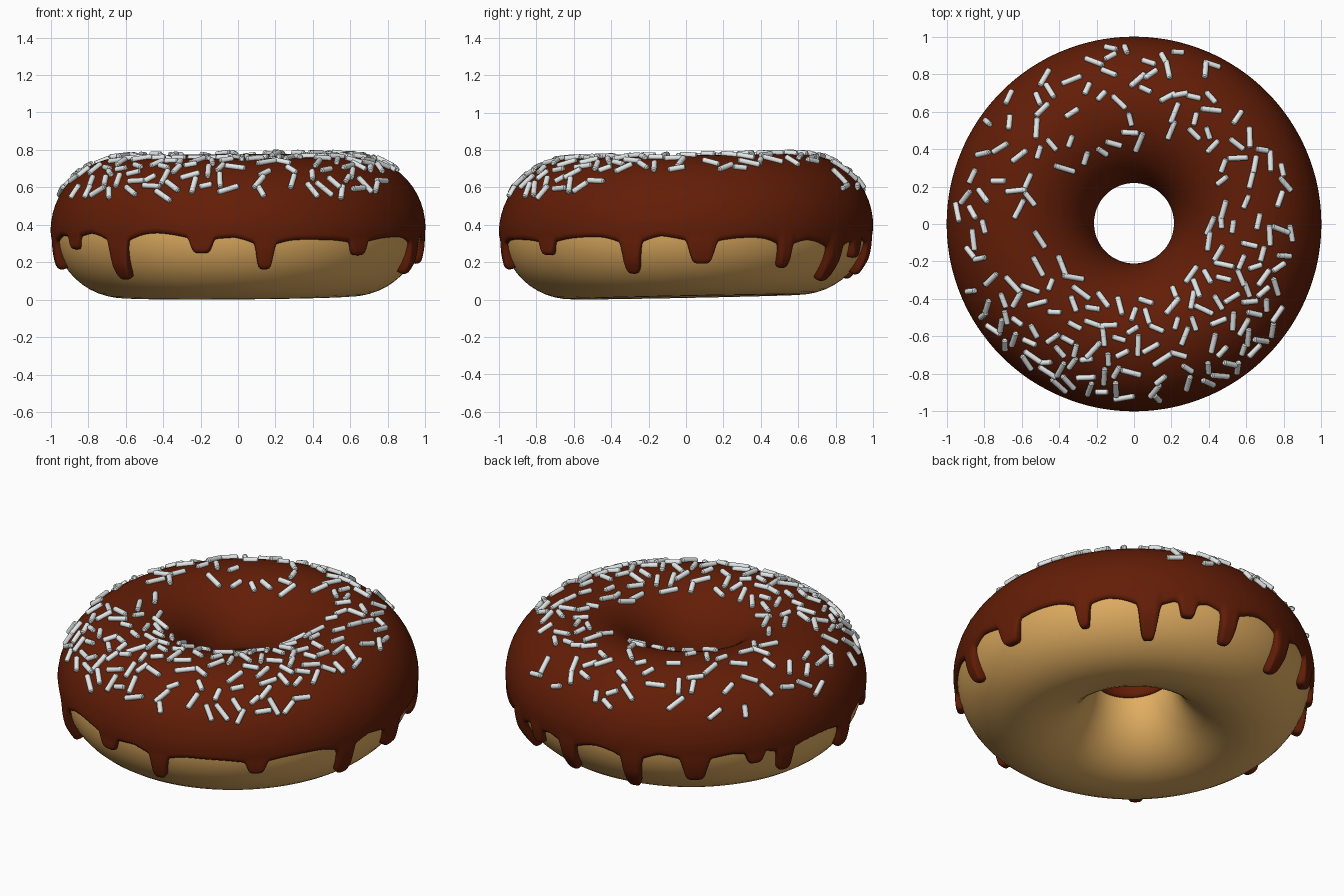
import bpy, bmesh, math, random
from mathutils import Vector, Matrix

if "Cube" in bpy.data.objects:
    bpy.data.objects.remove(bpy.data.objects["Cube"])

random.seed(7)
RING, HALF_W, HALF_H, MID_Z = 0.605, 0.375, 0.366, 0.380   # dough cross-section
THICK = 0.020                                              # icing thickness


def material(name, rgb):
    m = bpy.data.materials.new(name)
    m.diffuse_color = (*rgb, 1)
    m.use_nodes = True
    m.node_tree.nodes["Principled BSDF"].inputs["Base Color"].default_value = m.diffuse_color
    return m


def finish(bm, name, mat):
    bmesh.ops.recalc_face_normals(bm, faces=bm.faces)
    me = bpy.data.meshes.new(name)
    bm.to_mesh(me)
    bm.free()
    me.materials.append(mat)
    for p in me.polygons:
        p.use_smooth = True
    ob = bpy.data.objects.new(name, me)
    bpy.context.collection.objects.link(ob)
    return ob


def lean(x, y):
    """The ring sits slightly higher at the back and right."""
    return 0.008 * x + 0.02 * y


def ring_point(turn, phi, off=0.0):
    """Point on the ring; turn runs from the front counter-clockwise, phi round the section."""
    r = RING + (HALF_W + off) * math.cos(phi)
    x, y = r * math.sin(turn), -r * math.cos(turn)
    return Vector((x, y, MID_Z + (HALF_H + off) * math.sin(phi) + lean(x, y)))


def angle_at(z):
    return math.asin((z - MID_Z) / HALF_H)


def grid_faces(bm, rows, close_rows):
    n = len(rows)
    for i in range(n):
        a, b = rows[i], rows[(i + 1) % n]
        m = len(a)
        for j in range(m if close_rows else m - 1):
            k = (j + 1) % m
            bm.faces.new((a[j], b[j], b[k], a[k]))


dough_mat = material("golden dough", (0.75, 0.42, 0.12))
icing_mat = material("chocolate icing", (0.125, 0.0125, 0.002))
sprinkle_mat = material("white sprinkle", (0.79, 0.83, 0.83))

# Dough ring
bm = bmesh.new()
rows = [[bm.verts.new(ring_point(math.tau * i / 128, math.tau * j / 48)) for j in range(48)]
        for i in range(128)]
grid_faces(bm, rows, True)
finish(bm, "dough", dough_mat)

# Icing drips: (degrees from the front, height of the tip, half width in degrees)
DRIPS = [(-40.5, .12, 3.4), (-11.5, .25, 3.6), (8.5, .17, 2.8), (41, .24, 3.2), (72.5, .15, 3.0),
         (95, .20, 4.2), (123, .18, 2.3), (145, .12, 3.3), (158, .23, 2.8), (173, .15, 2.9),
         (197, .13, 3.1), (218, .20, 4.2), (238, .27, 3.0), (249, .19, 2.9), (278, .17, 3.2),
         (298, .27, 3.2)]


def icing_edge(deg):
    """Height of the outer icing edge and how much of a drip there is."""
    z = 0.34 + 0.015 * math.sin(math.radians(3 * deg + 200)) - 0.01 * math.sin(math.radians(deg))
    low, bulge = z, 0.0
    for centre, tip, w in DRIPS:
        d = abs((deg - centre + 180) % 360 - 180)
        finger = math.exp(-(d / w) ** 6)
        skirt = math.exp(-(d / (2.2 * w)) ** 2)
        low = min(low, z - (z - tip) * (0.75 * finger + 0.25 * skirt))
        bulge = max(bulge, finger)
    return low, bulge


# Icing skin: fixed rows over the top, then rows that stretch down into the drips
bm = bmesh.new()
rows = []
STEPS, TOP, SIDE = 900, 24, 18
SPLIT, NECK = angle_at(0.42), angle_at(0.34)
for i in range(STEPS):
    deg = 360 * i / STEPS
    turn = math.radians(deg)
    low, bulge = icing_edge(deg)
    inner = math.pi - angle_at(0.40 + 0.03 * math.cos(turn - math.pi))
    end = angle_at(low - lean(0.95 * math.sin(turn), -0.95 * math.cos(turn)))
    phis = [inner - 0.07 * (j / 5) ** 2 for j in range(5)]
    phis += [inner - 0.07 + (SPLIT - inner + 0.07) * j / TOP for j in range(TOP)]
    phis += [SPLIT + (end - SPLIT) * (1 - (1 - j / SIDE) ** 1.7) for j in range(SIDE + 1)]
    row = []
    for phi in phis:
        gap = min((inner - phi), (phi - end)) * HALF_W
        rim = min(max(gap / 0.028, 0), 1)
        below = min(max((NECK - phi) / 0.35, 0), 1)
        off = (THICK + 0.024 * bulge * below) * math.sqrt(1 - (1 - rim) ** 2) - 0.002 * (1 - rim)
        row.append(bm.verts.new(ring_point(turn, phi, off)))
    rows.append(row)
grid_faces(bm, rows, False)
finish(bm, "icing", icing_mat)

# Sprinkles: how many in each 30 degree sector, counter-clockwise from +x
COUNTS = [11, 12, 15, 14, 14, 12, 11, 25, 27, 18, 27, 18]
bm = bmesh.new()
placed = []
for sector, count in enumerate(COUNTS):
    made = tries = 0
    outer = 52 if sector in (0, 1, 11) else 30    # right side stays bare near the rim
    while made < count and tries < 600:
        tries += 1
        turn = math.radians(90 + 30 * (sector + random.random()))
        phi = math.radians(random.uniform(outer, 120))
        if random.random() > (RING + HALF_W * math.cos(phi)) / 0.95:
            continue
        spot = ring_point(turn, phi, THICK + 0.006)
        if any((spot - p).length < 0.066 for p in placed):
            continue
        placed.append(spot)
        made += 1
        normal = (spot - ring_point(turn, phi, -0.1)).normalized()
        side = normal.orthogonal().normalized()
        axis = Matrix.Rotation(random.uniform(0, math.tau), 3, normal) @ side
        across = normal.cross(axis)
        half, rad = random.uniform(0.036, 0.062), 0.0155
        # rounded rod
        loops = []
        for along, scale in ((-half, .6), (-half + .006, 1), (half - .006, 1), (half, .6)):
            loops.append([bm.verts.new(spot + axis * along + rad * scale *
                          (normal * math.cos(k * math.tau / 10) + across * math.sin(k * math.tau / 10)))
                          for k in range(10)])
        for a, b in zip(loops, loops[1:]):
            for k in range(10):
                n = (k + 1) % 10
                bm.faces.new((a[k], a[n], b[n], b[k]))
        bm.faces.new(loops[0][::-1])
        bm.faces.new(loops[-1])
sprinkles = finish(bm, "sprinkles", sprinkle_mat)
bpy.context.view_layer.objects.active = sprinkles
sprinkles.select_set(True)
bpy.ops.object.shade_smooth_by_angle(angle=math.radians(40))
